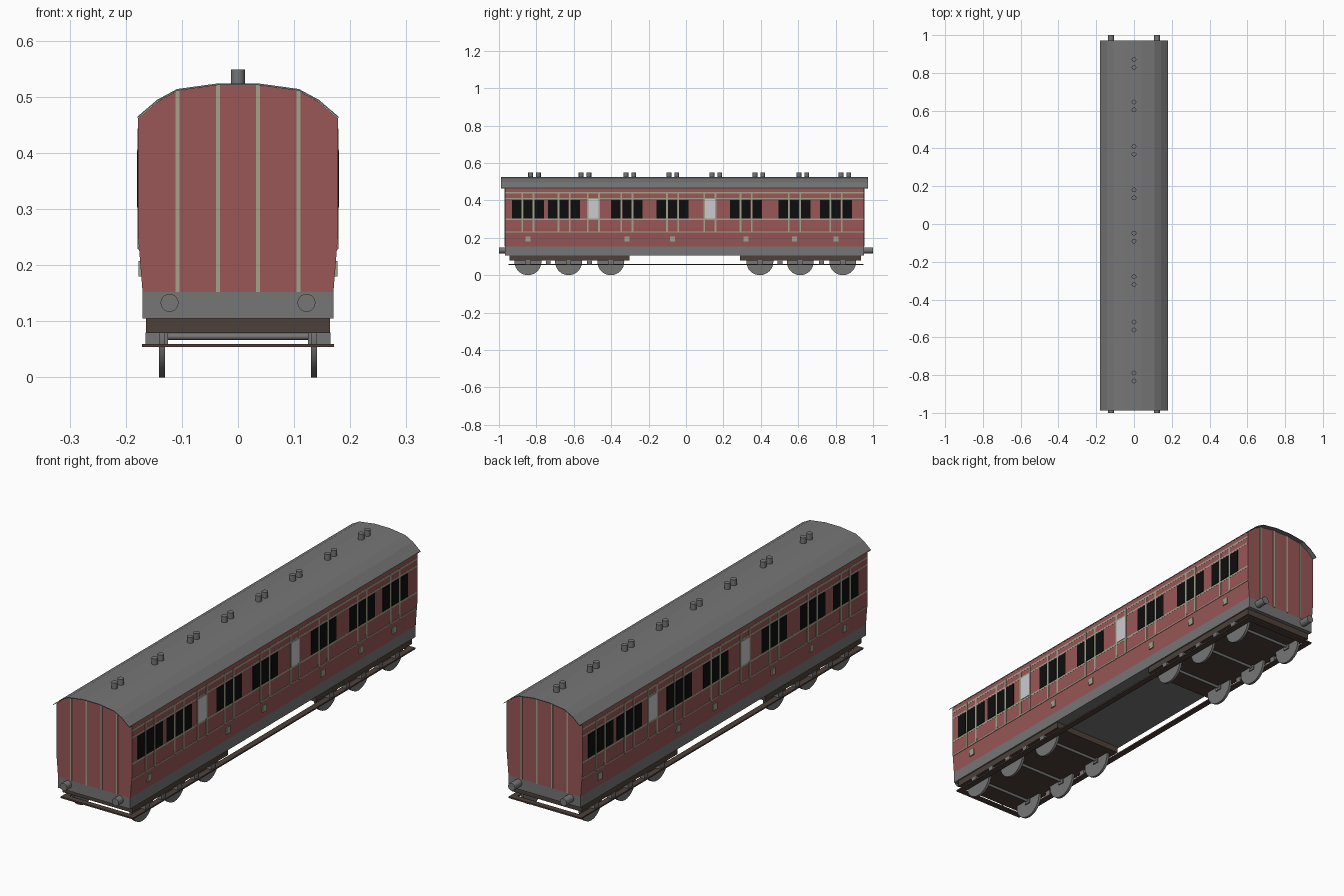
import bpy, math

if "Cube" in bpy.data.objects:
    bpy.data.objects.remove(bpy.data.objects["Cube"])

def mat(name, r, g, b):
    m = bpy.data.materials.new(name)
    m.diffuse_color = (r, g, b, 1)
    m.use_nodes = True
    m.node_tree.nodes["Principled BSDF"].inputs["Base Color"].default_value = m.diffuse_color
    return m

RED = mat("maroon red", 0.32, 0.095, 0.095)
PALE = mat("pale lining", 0.36, 0.36, 0.26)
GREY = mat("mid grey", 0.18, 0.18, 0.18)
BROWN = mat("dark brown", 0.075, 0.052, 0.043)
BLACK = mat("window black", 0.004, 0.004, 0.004)
LIGHT = mat("frosted glass", 0.6, 0.6, 0.63)

Y0, Y1 = -0.968, 0.952          # body ends
YC = (Y0 + Y1) / 2

def mesh(name, verts, faces, m):
    me = bpy.data.meshes.new(name)
    me.from_pydata(verts, [], faces)
    me.materials.append(m)
    ob = bpy.data.objects.new(name, me)
    bpy.context.collection.objects.link(ob)
    return ob

def prism(name, profile, y0, y1, m):
    """Extrude a counter-clockwise (x, z) profile along y."""
    n = len(profile)
    v = [(x, y0, z) for x, z in profile] + [(x, y1, z) for x, z in profile]
    f = [tuple(range(n)), tuple(range(2 * n - 1, n - 1, -1))]
    f += [((i + 1) % n, i, i + n, (i + 1) % n + n) for i in range(n)]
    return mesh(name, v, f, m)

def box(name, x0, x1, y0, y1, z0, z1, m):
    x0, x1 = sorted((x0, x1))
    return prism(name, [(x0, z0), (x1, z0), (x1, z1), (x0, z1)], y0, y1, m)

def cyl(name, loc, r, depth, axis, m, n=24):
    rot = {'X': (0, math.pi / 2, 0), 'Y': (math.pi / 2, 0, 0), 'Z': (0, 0, 0)}[axis]
    bpy.ops.mesh.primitive_cylinder_add(vertices=n, radius=r, depth=depth, location=loc, rotation=rot)
    ob = bpy.context.object
    ob.name = name
    ob.data.materials.append(m)
    bpy.ops.object.shade_smooth_by_angle(angle=math.radians(35))
    return ob

# Carriage body and thin curved roof
arc = [(0.178, 0.465), (0.143, 0.495), (0.108, 0.514), (0.036, 0.524)]
arc += [(-x, z) for x, z in reversed(arc)]
low = [(x, z - 0.003) for x, z in arc]
prism("body", [(-0.178, 0.25), (-0.170, 0.152), (0.170, 0.152), (0.178, 0.25)] + low, Y0, Y1, RED)
roof_arc = [(x * 1.006, z) for x, z in arc]
prism("roof", roof_arc + [(x * 1.006, z - 0.003) for x, z in reversed(arc)], -0.988, 0.972, GREY)

# Roof vents in pairs
for y in (0.85, 0.625, 0.39, 0.16, -0.07, -0.30, -0.54, -0.81):
    for d in (-0.021, 0.021):
        cyl("roof_vent", (0, y + d, 0.534), 0.0125, 0.03, 'Z', GREY, 16)

# Underframe
box("underframe", -0.170, 0.170, Y0, Y1, 0.105, 0.152, GREY)

# Vertical lining on both ends
for x in (-0.108, -0.036, 0.036, 0.108):
    top = 0.511 if abs(x) > 0.1 else 0.521
    for y, s in ((Y0, -1), (Y1, 1)):
        a, b = sorted((y, y + s * 0.002))
        box("end_lining", x - 0.0035, x + 0.0035, a, b, 0.152, top, PALE)

# Side details; the far side is the near side turned half round
compartments = (-0.845, -0.652, -0.316, -0.072, 0.321, 0.58, 0.802)
lavatories = (-0.495, 0.128)
for s in (1, -1):
    def plate(name, y, w, z0, z1, m, t=0.003, x=0.178):
        yc = y if s == 1 else 2 * YC - y
        box(name, s * (x - 0.004), s * (x + t), yc - w / 2, yc + w / 2, z0, z1, m)

    # horizontal lining
    for z, h in ((0.440, 0.008), (0.410, 0.007), (0.298, 0.008), (0.231, 0.005)):
        plate("side_lining", YC, Y1 - Y0 - 0.002, z - h / 2, z + h / 2, PALE, 0.001, 0.1775)
    # door lining
    for y in compartments + lavatories:
        for d in (-0.03, 0.03):
            plate("door_lining", y + d, 0.009, 0.229, 0.444, PALE, 0.0015)
    # windows, three to a compartment
    for y in compartments:
        for d in (-0.06, 0, 0.06):
            plate("window", y + d, 0.049, 0.303, 0.403, BLACK, 0.002)
    for y in lavatories:
        plate("lavatory_window", y, 0.053, 0.303, 0.406, LIGHT, 0.002)
    # small door steps
    for y in compartments[:1] + compartments[2:]:
        plate("door_step", y, 0.026, 0.18, 0.208, PALE, 0.003, 0.1745)

# Bogies with three wheelsets each
for y0, y1, axles in ((-0.945, -0.302, (-0.845, -0.628, -0.402)), (0.29, 0.935, (0.395, 0.611, 0.838))):
    box("bogie_frame", -0.164, 0.164, y0, y1, 0.079, 0.106, BROWN)
    for y in axles:
        cyl("axle", (0, y, 0.073), 0.006, 0.27, 'X', GREY, 12)
        for s in (1, -1):
            cyl("wheel", (s * 0.1355, y, 0.072), 0.072, 0.011, 'X', GREY, 32)
            box("axle_box", s * 0.125, s * 0.165, y - 0.014, y + 0.014, 0.059, 0.08, GREY)
    for y in ((axles[0] + axles[1]) / 2, (axles[1] + axles[2]) / 2):
        for s in (1, -1):
            box("footboard_bracket", s * 0.145, s * 0.165, y - 0.013, y + 0.013, 0.058, 0.08, GREY)

# Footboards along the sides, joined across the ends
for s in (1, -1):
    box("footboard", s * 0.145, s * 0.171, -0.95, 0.95, 0.054, 0.060, BROWN)
    a, b = sorted((s * 0.95, s * 0.925))
    box("end_board", -0.145, 0.145, a, b, 0.054, 0.060, BROWN)

# Buffers
for x in (-0.122, 0.122):
    for a, b in ((-1.0, Y0), (Y1, 1.0)):
        cyl("buffer", (x, (a + b) / 2, 0.133), 0.016, b - a, 'Y', GREY, 20)
